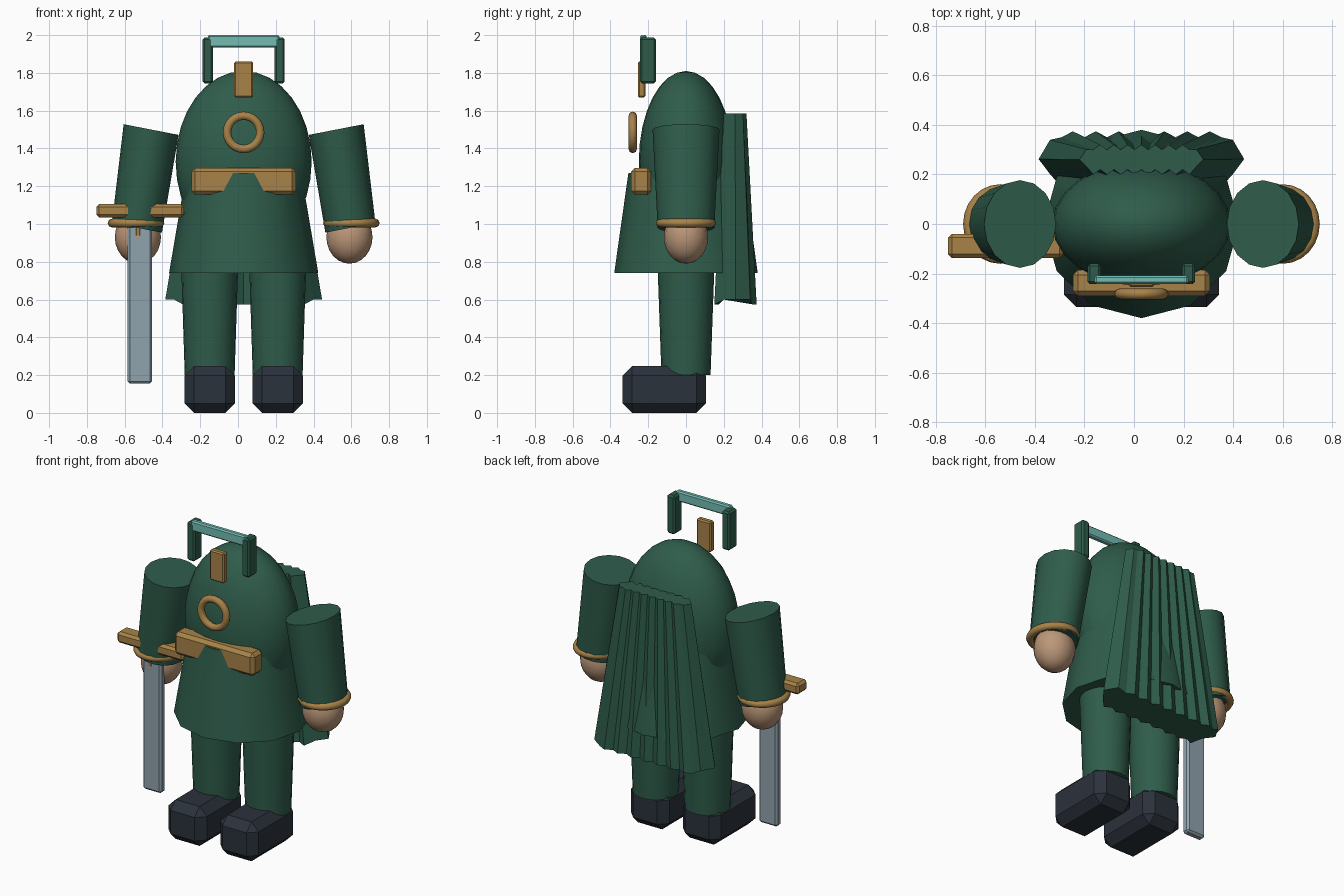
import bpy, bmesh, math
from mathutils import Vector, Matrix

if "Cube" in bpy.data.objects:
    bpy.data.objects.remove(bpy.data.objects["Cube"])

CX = 0.03  # symmetry plane of the figure


def mat(name, rgb):
    m = bpy.data.materials.new(name)
    m.diffuse_color = (*rgb, 1)
    m.use_nodes = True
    m.node_tree.nodes["Principled BSDF"].inputs["Base Color"].default_value = m.diffuse_color
    return m


GREEN = mat("dark_green", (0.028, 0.108, 0.070))
GOLD = mat("gold", (0.39, 0.225, 0.065))
SKIN = mat("skin", (0.50, 0.31, 0.19))
BOOT = mat("charcoal", (0.024, 0.032, 0.045))
TEAL = mat("teal", (0.17, 0.50, 0.45))
STEEL = mat("steel", (0.28, 0.37, 0.42))


def finish(bm, name, material, smooth=True):
    bmesh.ops.recalc_face_normals(bm, faces=bm.faces)
    me = bpy.data.meshes.new(name)
    bm.to_mesh(me)
    bm.free()
    me.materials.append(material)
    ob = bpy.data.objects.new(name, me)
    bpy.context.collection.objects.link(ob)
    if smooth:
        bpy.ops.object.select_all(action='DESELECT')
        ob.select_set(True)
        bpy.context.view_layer.objects.active = ob
        bpy.ops.object.shade_smooth_by_angle(angle=math.radians(35))
    return ob


def bridge(bm, rings):
    """Skin closed rings of points and cap both ends."""
    vs = [[bm.verts.new(p) for p in r] for r in rings]
    n = len(vs[0])
    for a, b in zip(vs, vs[1:]):
        for i in range(n):
            bm.faces.new((a[i], a[(i + 1) % n], b[(i + 1) % n], b[i]))
    bm.faces.new(vs[0])
    bm.faces.new(vs[-1])


def tube(name, material, sections, n=16, tilt=0.0):
    """sections: (centre, rx, ry); rings lean by tilt about y."""
    rot = Matrix.Rotation(tilt, 3, 'Y')
    rings = []
    for c, rx, ry in sections:
        rings.append([Vector(c) + rot @ Vector((rx * math.cos(2 * math.pi * i / n),
                                                ry * math.sin(2 * math.pi * i / n), 0))
                      for i in range(n)])
    bm = bmesh.new()
    bridge(bm, rings)
    return finish(bm, name, material)


def ball(name, material, c, r, u=24, v=16):
    bm = bmesh.new()
    bmesh.ops.create_uvsphere(bm, u_segments=u, v_segments=v, radius=1)
    bmesh.ops.transform(bm, matrix=Matrix.Translation(c) @ Matrix.Diagonal((*r, 1)), verts=bm.verts)
    return finish(bm, name, material)


def box(name, material, lo, hi, bevel):
    lo, hi = Vector(lo), Vector(hi)
    bm = bmesh.new()
    bmesh.ops.create_cube(bm, size=1)
    bmesh.ops.transform(bm, matrix=Matrix.Translation((lo + hi) / 2) @ Matrix.Diagonal((*(hi - lo), 1)),
                        verts=bm.verts)
    bmesh.ops.bevel(bm, geom=bm.edges[:], offset=bevel, segments=1, affect='EDGES', profile=0.5)
    return finish(bm, name, material, smooth=False)


def ring(name, material, c, major, minor, rot=(0, 0, 0), sy=1.0):
    bpy.ops.mesh.primitive_torus_add(location=c, rotation=rot, major_radius=major, minor_radius=minor,
                                     major_segments=24, minor_segments=8)
    ob = bpy.context.object
    ob.name = name
    ob.scale.y = sy
    ob.data.materials.append(material)
    bpy.ops.object.shade_smooth_by_angle(angle=math.radians(60))
    return ob


# Body and coat skirt
ball("torso", GREEN, (CX, 0, 1.33), (0.36, 0.25, 0.48))
tube("coat_skirt", GREEN, [((CX, 0, 0.74), 0.395, 0.38), ((CX, 0, 1.27), 0.305, 0.305)], n=12)

# Limbs, mirrored
for side, s in (("right", -1), ("left", 1)):
    def X(d):
        return CX + s * d
    tube(side + "_leg", GREEN, [((X(0.18), 0, 0.2), 0.132, 0.13), ((X(0.18), 0, 0.85), 0.153, 0.153)], n=20)
    box(side + "_boot", BOOT, (X(0.18) - 0.133, -0.335, 0), (X(0.18) + 0.133, 0.105, 0.247), 0.05)
    tube(side + "_sleeve", GREEN, [((X(0.565), 0, 0.98), 0.135, 0.15), ((X(0.49), 0, 1.50), 0.148, 0.177)],
         n=16, tilt=-s * math.radians(11))
    ring(side + "_cuff", GOLD, (X(0.57), 0, 1.005), 0.127, 0.023, sy=1.07)
    ball(side + "_hand", SKIN, (X(0.56), 0, 0.93), (0.122, 0.117, 0.14), 16, 12)
    # Upright posts of the headpiece
    box(side + "_head_post", GREEN, (X(0.19) - 0.027, -0.243, 1.745), (X(0.19) + 0.027, -0.16, 1.987), 0.01)

# Headpiece bar and brow plate
box("head_bar", TEAL, (CX - 0.19, -0.243, 1.935), (CX + 0.19, -0.208, 2.0), 0.008)
box("brow_plate", GOLD, (CX - 0.05, -0.255, 1.67), (CX + 0.05, -0.215, 1.86), 0.008)

# Chest ring and belt
ring("chest_ring", GOLD, (CX, -0.282, 1.485), 0.088, 0.022, rot=(math.pi / 2, 0, 0))
box("belt", GOLD, (CX - 0.277, -0.29, 1.155), (CX + 0.277, -0.185, 1.297), 0.02)

# Sword
box("blade", STEEL, (-0.585, -0.115, 0.155), (-0.455, -0.065, 1.06), 0.012)
box("cross_guard", GOLD, (-0.75, -0.137, 1.035), (-0.285, -0.04, 1.105), 0.015)
tube("grip", GOLD, [((-0.53, -0.09, 0.94), 0.028, 0.028), ((-0.53, -0.09, 1.15), 0.028, 0.028)], n=10)


# Pleated cape
def cape_ring(z, w, yc, half, amp, steps=18):
    def pt(i, sign):
        u = -1 + 2 * i / steps
        t = min(1.0, (1 - abs(u)) / 0.16)
        wave = amp * (1 if i % 2 else -1) * t
        return Vector((CX + u * w, yc + sign * half * t + wave, z + 0.025 * (abs(u) > 0.85) * (z < 1)))
    return [pt(i, 1) for i in range(steps + 1)] + [pt(i, -1) for i in range(steps - 1, 0, -1)]


bm = bmesh.new()
bridge(bm, [cape_ring(0.575, 0.415, 0.262, 0.10, 0.012), cape_ring(1.585, 0.25, 0.26, 0.05, 0.010)])
finish(bm, "cape", GREEN, smooth=False)
